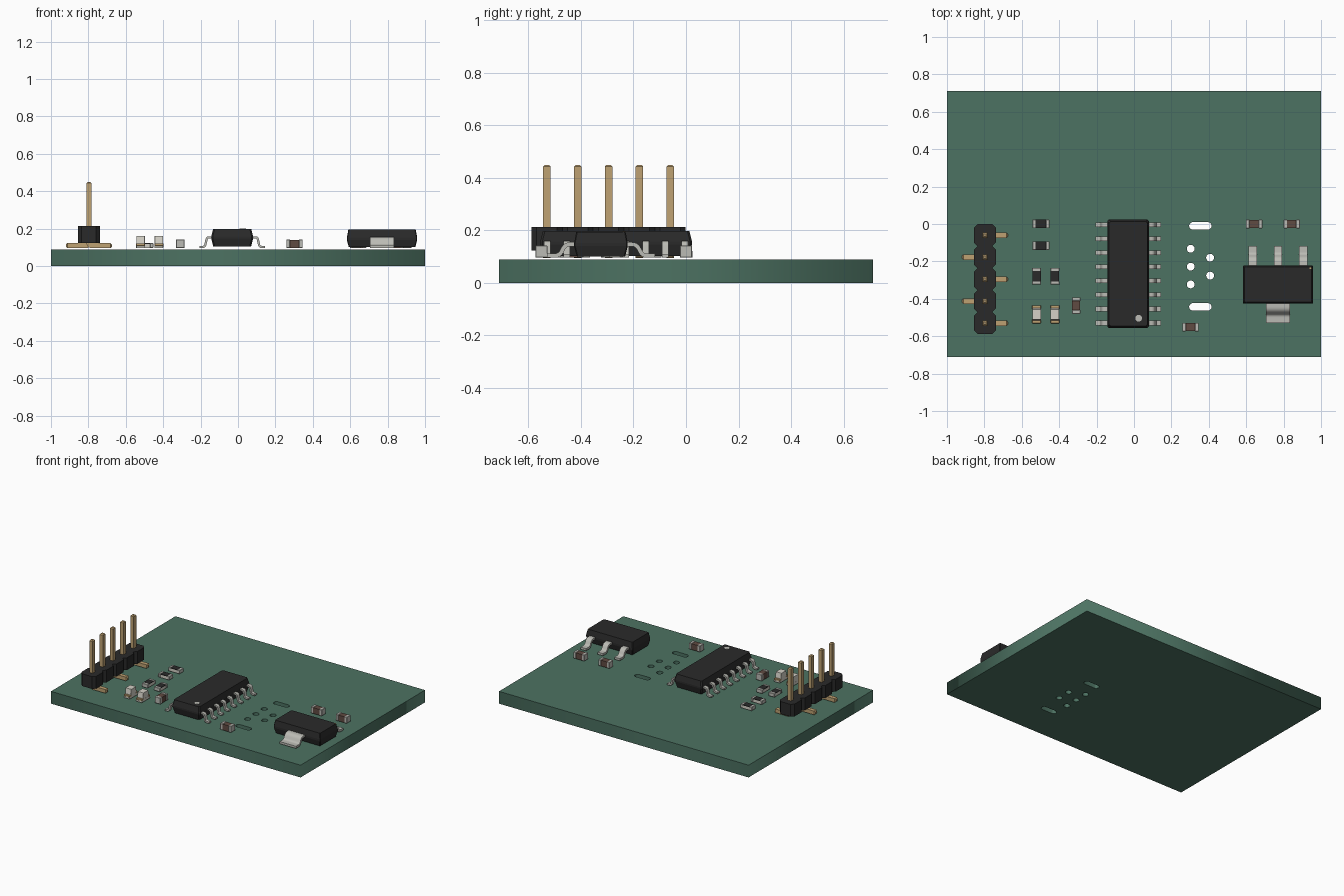
import bpy, bmesh, math
from mathutils import Vector, Matrix

if "Cube" in bpy.data.objects:
    bpy.data.objects.remove(bpy.data.objects["Cube"])

TOP = 0.089    # board surface
BASE = 0.096   # underside of the soldered parts


def material(name, r, g, b):
    m = bpy.data.materials.new(name)
    m.diffuse_color = (r, g, b, 1)
    m.use_nodes = True
    m.node_tree.nodes["Principled BSDF"].inputs["Base Color"].default_value = m.diffuse_color
    return m


GREEN = material("board_green", 0.073, 0.168, 0.122)
BLACK = material("black_plastic", 0.023, 0.023, 0.023)
GOLD = material("gold", 0.52, 0.36, 0.17)
TIN = material("tin", 0.50, 0.50, 0.46)
BROWN = material("brown_ceramic", 0.117, 0.069, 0.054)
WHITE = material("white_ceramic", 0.66, 0.64, 0.57)


def finish(name, bm, mat, smooth=False):
    bmesh.ops.recalc_face_normals(bm, faces=bm.faces)
    me = bpy.data.meshes.new(name)
    bm.to_mesh(me)
    bm.free()
    me.materials.append(mat)
    ob = bpy.data.objects.new(name, me)
    bpy.context.collection.objects.link(ob)
    if smooth:
        bpy.ops.object.select_all(action='DESELECT')
        ob.select_set(True)
        bpy.context.view_layer.objects.active = ob
        bpy.ops.object.shade_smooth_by_angle(angle=math.radians(35))
    return ob


def skin(bm, rings):
    """Join equal-length closed rings and cap both ends."""
    vs = [[bm.verts.new(p) for p in r] for r in rings]
    n = len(vs[0])
    for a, b in zip(vs, vs[1:]):
        for i in range(n):
            bm.faces.new((a[i], a[(i + 1) % n], b[(i + 1) % n], b[i]))
    bm.faces.new(vs[0][::-1])
    bm.faces.new(vs[-1])


def octagon(cx, cy, hx, hy, c, z):
    q = [(hx, hy - c), (hx - c, hy), (c - hx, hy), (-hx, hy - c),
         (-hx, c - hy), (c - hx, -hy), (hx - c, -hy), (hx, c - hy)]
    return [(cx + x, cy + y, z) for x, y in q]


def package(name, cx, cy, hx, hy, c, levels):
    """Moulded body: levels are (z, inset)."""
    bm = bmesh.new()
    skin(bm, [octagon(cx, cy, hx - i, hy - i, c, z) for z, i in levels])
    return finish(name, bm, BLACK)


def rounded(pts, r, steps=5):
    """Round the inner corners of a 2D path."""
    pts = [Vector(p) for p in pts]
    out = [pts[0]]
    for a, b, c in zip(pts, pts[1:], pts[2:]):
        p, q = b + (a - b).normalized() * r, b + (c - b).normalized() * r
        for k in range(steps + 1):
            t = k / steps
            out.append(p * (1 - t) ** 2 + b * 2 * t * (1 - t) + q * t * t)
    return out + [pts[-1]]


def lead(name, origin, direction, path, r, thick, width, mat, tip=0.0):
    """Bent metal strip; path is (distance outward, z)."""
    pts = rounded(path, r)
    d = Vector((*direction, 0))
    side = Vector((-d.y, d.x, 0))
    o = Vector((*origin, 0))
    scale = [1.0] * len(pts)
    if tip:
        e0, e1 = (pts[1] - pts[0]).normalized(), (pts[-2] - pts[-1]).normalized()
        pts = [pts[0], pts[0] + e0 * tip] + pts[1:-1] + [pts[-1] + e1 * tip, pts[-1]]
        scale = [0.5] + [1.0] * (len(pts) - 2) + [0.5]
    rings = []
    for i, p in enumerate(pts):
        t = (pts[min(i + 1, len(pts) - 1)] - pts[max(i - 1, 0)]).normalized()
        n = Vector((-t.y, t.x)) * thick / 2 * scale[i]
        w = side * width / 2 * scale[i]
        ring = []
        for s, v in ((1, 1), (1, -1), (-1, -1), (-1, 1)):
            q = p + n * s
            ring.append(o + d * q.x + Vector((0, 0, q.y)) + w * v)
        rings.append(ring)
    bm = bmesh.new()
    skin(bm, rings)
    finish(name, bm, mat, True)


def box(name, cx, cy, lo, hi, size, mat, upright=False, off=0.0, bevel=0.0):
    """Box of (length, width); upright turns its length along y."""
    l, w = size
    x, y = (cx, cy + off) if upright else (cx + off, cy)
    sx, sy = (w, l) if upright else (l, w)
    bm = bmesh.new()
    bmesh.ops.create_cube(bm, size=1, matrix=Matrix.Translation((x, y, (lo + hi) / 2))
                          @ Matrix.Diagonal((sx, sy, hi - lo, 1)))
    if bevel:
        bmesh.ops.bevel(bm, geom=bm.edges[:], offset=bevel, segments=1, affect='EDGES')
    finish(name, bm, mat)


def disc(name, x, y, lo, hi, r, mat):
    bm = bmesh.new()
    bmesh.ops.create_cone(bm, cap_ends=True, segments=24, radius1=r, radius2=r,
                          depth=hi - lo, matrix=Matrix.Translation((x, y, (lo + hi) / 2)))
    finish(name, bm, mat, True)


# Board: filled outline with round holes and slots
def capsule(x, y, r, half=0.0, n=24):
    out = []
    for k in range(n):
        a = 2 * math.pi * (k + 0.5) / n - math.pi / 2
        out.append((x + math.copysign(half, math.cos(a)) + r * math.cos(a), y + r * math.sin(a)))
    return out


outlines = [[(-1, -0.712), (1, -0.712), (1, 0.712), (-1, 0.712)]]
outlines += [capsule(0.355, y, 0.02, 0.04) for y in (-0.01, -0.443)]
outlines += [capsule(0.303, y, 0.021) for y in (-0.132, -0.228, -0.323)]
outlines += [capsule(0.407, y, 0.021) for y in (-0.18, -0.276)]
cu = bpy.data.curves.new("board_outline", 'CURVE')
cu.dimensions, cu.fill_mode, cu.extrude = '2D', 'BOTH', TOP / 2
for pts in outlines:
    s = cu.splines.new('POLY')
    s.points.add(len(pts) - 1)
    for p, (x, y) in zip(s.points, pts):
        p.co = (x, y, 0, 1)
    s.use_cyclic_u = True
tmp = bpy.data.objects.new("board_curve", cu)
bpy.context.collection.objects.link(tmp)
bpy.context.view_layer.update()
bm = bmesh.new()
mesh = bpy.data.meshes.new_from_object(tmp.evaluated_get(bpy.context.evaluated_depsgraph_get()))
bm.from_mesh(mesh)
bpy.data.objects.remove(tmp)
bmesh.ops.translate(bm, verts=bm.verts[:], vec=(0, 0, TOP / 2))
bmesh.ops.remove_doubles(bm, verts=bm.verts[:], dist=1e-5)
finish("board", bm, GREEN)

# Pin header: five segments with feet on alternating sides
for i in range(5):
    y = -0.06 - 0.1175 * i
    s = 1 if i % 2 == 0 else -1
    package(f"header_block_{i}", -0.797, y, 0.059, 0.0588, 0.02, [(0.124, 0), (0.213, 0)])
    lead(f"header_pin_{i}", (-0.797, y), (s, 0), [(0, 0.45), (0, 0.109), (0.122, 0.109)],
         0.016, 0.027, 0.029, GOLD, 0.007)

# Sixteen lead chip
package("chip_body", -0.031, -0.266, 0.112, 0.289, 0.008,
        [(0.103, 0.011), (0.147, 0), (0.158, 0), (0.198, 0.010)])
disc("chip_pin_mark", 0.025, -0.504, 0.19, 0.1995, 0.018, TIN)
for i in range(8):
    for s in (1, -1):
        lead(f"chip_lead_{i}_{'right' if s > 0 else 'left'}", (-0.031, -0.004 - 0.075 * i), (s, 0),
             [(0.10, 0.153), (0.135, 0.153), (0.146, 0.102), (0.176, 0.102)],
             0.012, 0.012, 0.025, TIN)

# Power regulator: three leads behind, one wide tab in front
package("regulator_body", 0.77, -0.324, 0.188, 0.102, 0.004,
        [(0.101, 0.010), (0.14, 0), (0.153, 0), (0.194, 0.008)])
disc("regulator_mark", 0.944, -0.236, 0.19, 0.195, 0.006, GOLD)
bend = [(0.09, 0.147), (0.136, 0.147), (0.158, 0.104), (0.206, 0.104)]
for i in range(3):
    lead(f"regulator_lead_{i}", (0.77 + (i - 1) * 0.135, -0.324), (0, 1), bend,
         0.018, 0.016, 0.043, TIN)
lead("regulator_tab", (0.77, -0.324), (0, -1), bend, 0.018, 0.016, 0.13, TIN)


# Small two-terminal parts
def terminals(name, x, y, lo, hi, length, width, cap, up, mat):
    for e in (1, -1):
        box(f"{name}_end_{'a' if e > 0 else 'b'}", x, y, lo, hi, (cap, width), mat, up,
            e * (length - cap) / 2, 0.002)


def resistor(name, x, y, up):
    box(name + "_ceramic", x, y, BASE + 0.001, 0.118, (0.084, 0.045), WHITE, up)
    box(name + "_film", x, y, 0.118, 0.122, (0.062, 0.045), BLACK, up)
    terminals(name, x, y, BASE, 0.123, 0.09, 0.047, 0.018, up, TIN)


def capacitor(name, x, y, up):
    box(name + "_body", x, y, BASE + 0.001, 0.140, (0.08, 0.043), BROWN, up)
    terminals(name, x, y, BASE, 0.142, 0.088, 0.046, 0.02, up, TIN)


def led(name, x, y):
    box(name + "_base", x, y, BASE, 0.116, (0.092, 0.046), WHITE, True)
    terminals(name, x, y, BASE + 0.012, 0.121, 0.096, 0.047, 0.022, True, GOLD)
    bm = bmesh.new()
    skin(bm, [octagon(x, y, 0.0225, h, 0.001, z) for z, h in ((0.116, 0.034), (0.16, 0.027))])
    finish(name + "_lens", bm, WHITE)


for i, (x, y, up) in enumerate([(-0.498, 0.001, False), (-0.498, -0.116, False),
                                (-0.521, -0.279, True), (-0.423, -0.279, True)]):
    resistor(f"resistor_{i}", x, y, up)
for i, (x, y, up) in enumerate([(-0.309, -0.436, True), (0.302, -0.551, False),
                                (0.642, 0, False), (0.843, 0, False)]):
    capacitor(f"capacitor_{i}", x, y, up)
for i, x in enumerate((-0.521, -0.423)):
    led(f"led_{i}", x, -0.483)
